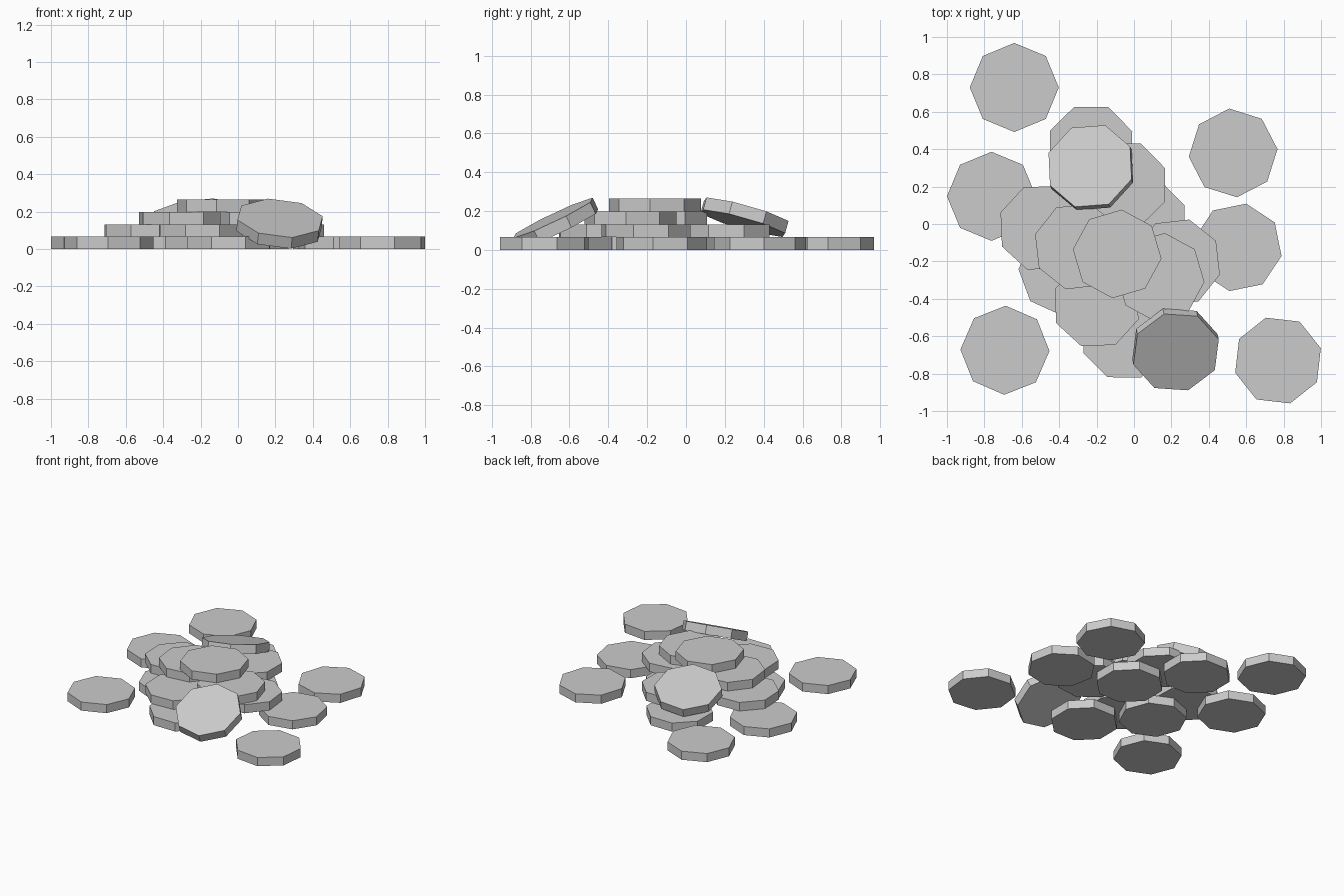
import bpy
import bmesh
import math
from mathutils import Matrix, Vector

RADIUS = 0.238
THICK = 0.066

if "Cube" in bpy.data.objects:
    bpy.data.objects.remove(bpy.data.objects["Cube"], do_unlink=True)

# Single grey material
grey = bpy.data.materials.new("plain grey")
grey.use_nodes = True
colour = (0.6, 0.6, 0.6, 1.0)
grey.diffuse_color = colour
grey.node_tree.nodes["Principled BSDF"].inputs["Base Color"].default_value = colour


def add_disc(name, top_centre, turn, normal=(0, 0, 1)):
    """Eight-sided disc whose top face is centred on top_centre."""
    bm = bmesh.new()
    bmesh.ops.create_cone(bm, cap_ends=True, segments=8,
                          radius1=RADIUS, radius2=RADIUS, depth=THICK)
    # Put a corner on +x before turning, with the top face at the origin
    corner = max(bm.verts, key=lambda v: v.co.x).co
    spin = math.radians(turn) - math.atan2(corner.y, corner.x)
    tilt = Vector((0, 0, 1)).rotation_difference(Vector(normal).normalized())
    bm.transform(Matrix.Translation(top_centre) @ tilt.to_matrix().to_4x4()
                 @ Matrix.Rotation(spin, 4, "Z")
                 @ Matrix.Translation((0, 0, -THICK / 2)))
    mesh = bpy.data.meshes.new(name)
    bm.to_mesh(mesh)
    bm.free()
    mesh.materials.append(grey)
    bpy.context.collection.objects.link(bpy.data.objects.new(name, mesh))


# Flat discs, layer by layer: x, y, turn in degrees
layers = {
    "ground_disc": [(-0.64, 0.73, 0), (-0.762, 0.148, 0), (-0.69, -0.675, -1),
                    (0.53, 0.38, 5), (0.555, -0.125, -11), (0.77, -0.73, 16),
                    (-0.23, 0.406, 22), (0.05, 0.01, 22), (-0.38, -0.25, -2),
                    (-0.05, -0.6, 22)],
    "second_layer_disc": [(0.23, -0.205, -16), (-0.49, -0.02, 25),
                          (-0.055, 0.21, 22), (-0.2, -0.43, 25)],
    "third_layer_disc": [(-0.3, -0.12, 29), (0.14, -0.285, -6)],
    "top_disc": [(-0.09, -0.16, -6)],
}
for level, (name, spots) in enumerate(layers.items(), start=1):
    for i, (x, y, turn) in enumerate(spots, start=1):
        add_disc(f"{name}_{i}", (x, y, level * THICK), turn)

# Discs leaning against the pile
add_disc("leaning_back_disc", (-0.235, 0.31, 0.2), 26, (-0.13, 0.28, 1))
add_disc("leaning_front_disc", (0.225, -0.685, 0.165), 17, (0.1, -0.478, 1))
